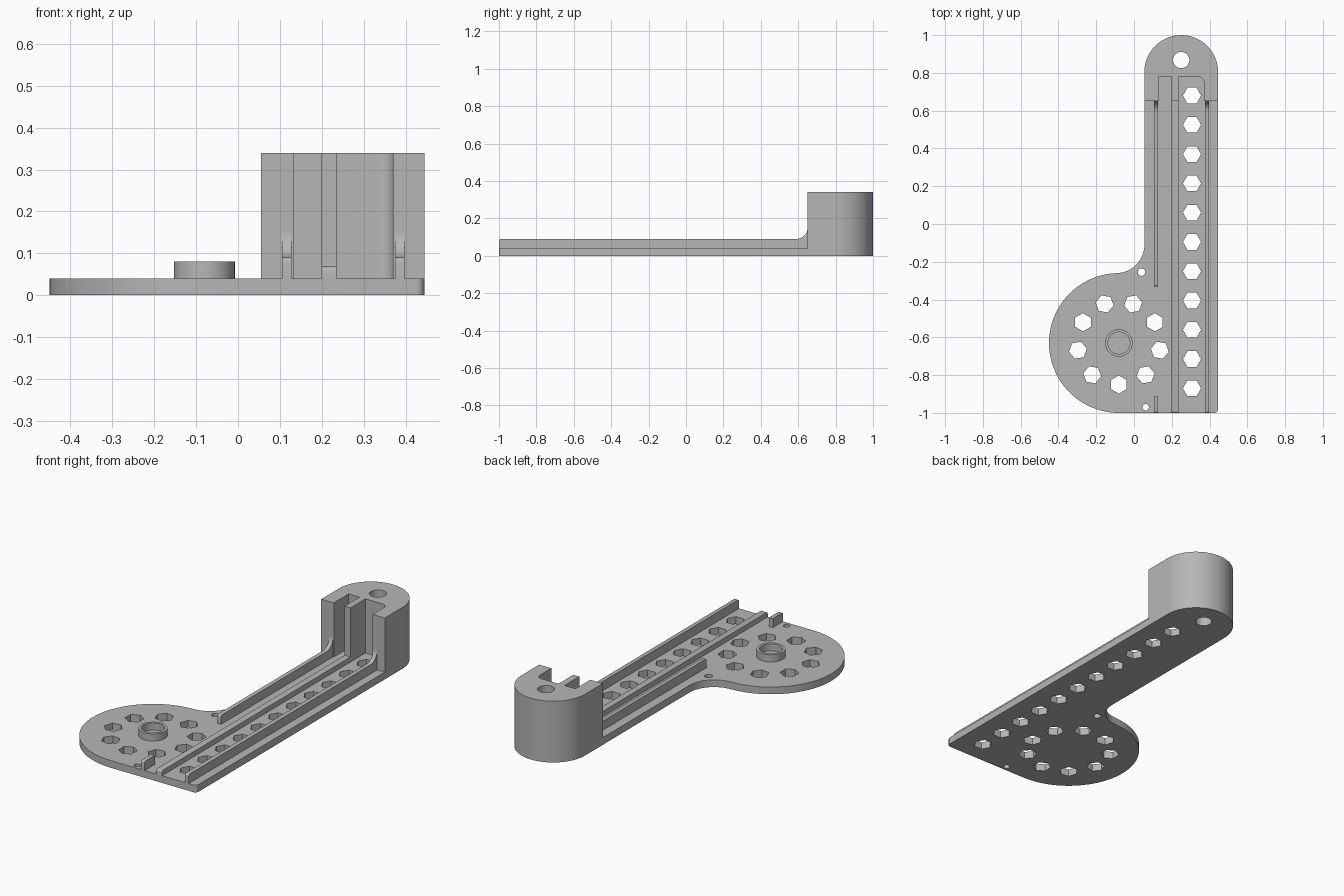
import bpy, bmesh
from math import sin, cos, radians

old = bpy.data.objects.get("Cube")
if old:
    bpy.data.objects.remove(old, do_unlink=True)

GREY = (0.47, 0.47, 0.47, 1)
grey = bpy.data.materials.new("plain grey")
grey.use_nodes = True
grey.diffuse_color = GREY
grey.node_tree.nodes["Principled BSDF"].inputs["Base Color"].default_value = GREY

PLATE = 0.04          # plate thickness
TOP = 0.34            # tower height
FRONT = 0.65          # front face of the tower
LEFT, RIGHT = 0.055, 0.445
HUB = (-0.08, -0.63)


def arc(cx, cy, r, a0, a1, n):
    """Points on an arc, both ends included, angles in degrees."""
    angles = [radians(a0 + (a1 - a0) * i / n) for i in range(n + 1)]
    return [(cx + r * cos(a), cy + r * sin(a)) for a in angles]


def ring(cx, cy, r, n, turn=0):
    """Closed regular polygon with n corners."""
    return arc(cx, cy, r, turn, turn + 360, n)[:-1]


def extrude(name, loops, a, b, axis="z"):
    """Extrude closed outlines from a to b along z (xy outlines) or x (yz outlines)."""
    bm = bmesh.new()
    for loop in loops:
        ends = []
        for t in (a, b):
            ends.append([bm.verts.new((u, v, t) if axis == "z" else (t, u, v)) for u, v in loop])
        low, high = ends
        bm.faces.new(low[::-1])
        bm.faces.new(high)
        for i in range(len(loop)):
            j = (i + 1) % len(loop)
            bm.faces.new((low[i], low[j], high[j], high[i]))
    bmesh.ops.recalc_face_normals(bm, faces=bm.faces)
    mesh = bpy.data.meshes.new(name)
    bm.to_mesh(mesh)
    bm.free()
    mesh.materials.append(grey)
    obj = bpy.data.objects.new(name, mesh)
    bpy.context.collection.objects.link(obj)
    return obj


def select(obj):
    bpy.ops.object.select_all(action="DESELECT")
    obj.select_set(True)
    bpy.context.view_layer.objects.active = obj


def cut(obj, loops, a, b):
    """Cut vertical holes with the given outlines."""
    cutter = extrude("hole_cutter", loops, a, b)
    cutter.hide_render = True
    mod = obj.modifiers.new("holes", "BOOLEAN")
    mod.operation = "DIFFERENCE"
    mod.solver = "EXACT"
    mod.object = cutter
    select(obj)
    bpy.ops.object.modifier_apply(modifier=mod.name)
    bpy.data.objects.remove(cutter, do_unlink=True)


def rail(name, x0, x1, y0, y1, h, fillet=0):
    """Low rail with rounded ends, or a fillet rising into the tower."""
    r = 0.01
    side = [(y0, PLATE)]
    if fillet:
        side += [(y1, PLATE)] + arc(y1 - fillet, h + fillet, fillet, 0, -90, 10)
    else:
        side += [(y1, PLATE), (y1, h)]
    side += arc(y0 + r, h - r, r, 90, 180, 4)
    return extrude(name, [side], x0, x1, "x")


# Base plate: arm, rounded end, concave fillet and hub disc
crown = arc(0.25, 0.805, 0.195, 0, 180, 48)
outline = arc(RIGHT - 0.02, -0.98, 0.02, -90, 0, 6) + crown
outline += arc(-0.095, -0.11, 0.15, 0, -88, 20)
outline += arc(*HUB, 0.37, 91.7, 270, 48)
plate = extrude("base_plate", [outline], 0, PLATE)

# Hexagonal and round holes
pin_hole = ring(0.25, 0.868, 0.043, 32)
holes = [ring(0.307, 0.68 - 0.155 * i, 0.048, 6) for i in range(11)]
for i in range(9):
    a = -90 + 40 * i
    x, y = HUB[0] + 0.22 * cos(radians(a)), HUB[1] + 0.22 * sin(radians(a))
    holes.append(ring(x, y, 0.048, 6, a))
holes += [ring(0.04, -0.255, 0.02, 20), ring(0.062, -0.97, 0.017, 20), pin_hole]
cut(plate, holes, -0.1, 0.1)

# Tower with a notch split by a divider
tower_outline = [(RIGHT, FRONT)] + crown + [(LEFT, FRONT), (0.132, FRONT)]
tower_outline += [(0.132, 0.78), (0.199, 0.78), (0.199, FRONT), (0.235, FRONT), (0.235, 0.78)]
tower_outline += arc(0.34, 0.75, 0.03, 90, 0, 8) + [(0.37, FRONT)]
tower = extrude("tower", [tower_outline], PLATE, TOP)
cut(tower, [pin_hole], -0.1, 0.5)

# Rails along the arm
rails = [
    rail("left_rail", 0.375, 0.398, -1, FRONT, 0.09, 0.06),
    rail("middle_rail", 0.199, 0.235, -1, FRONT, 0.068),
    rail("right_rail", 0.105, 0.128, -0.33, FRONT, 0.09, 0.06),
    rail("right_rail_stub", 0.105, 0.128, -1, -0.91, 0.09),
]

# Hub collar
collar = extrude("hub_collar", [ring(*HUB, 0.0725, 48)], PLATE, 0.08)
cut(collar, [ring(*HUB, 0.058, 48)], 0, 0.2)

for obj in [plate, tower, collar] + rails:
    select(obj)
    bpy.ops.object.shade_smooth_by_angle(angle=radians(25))
